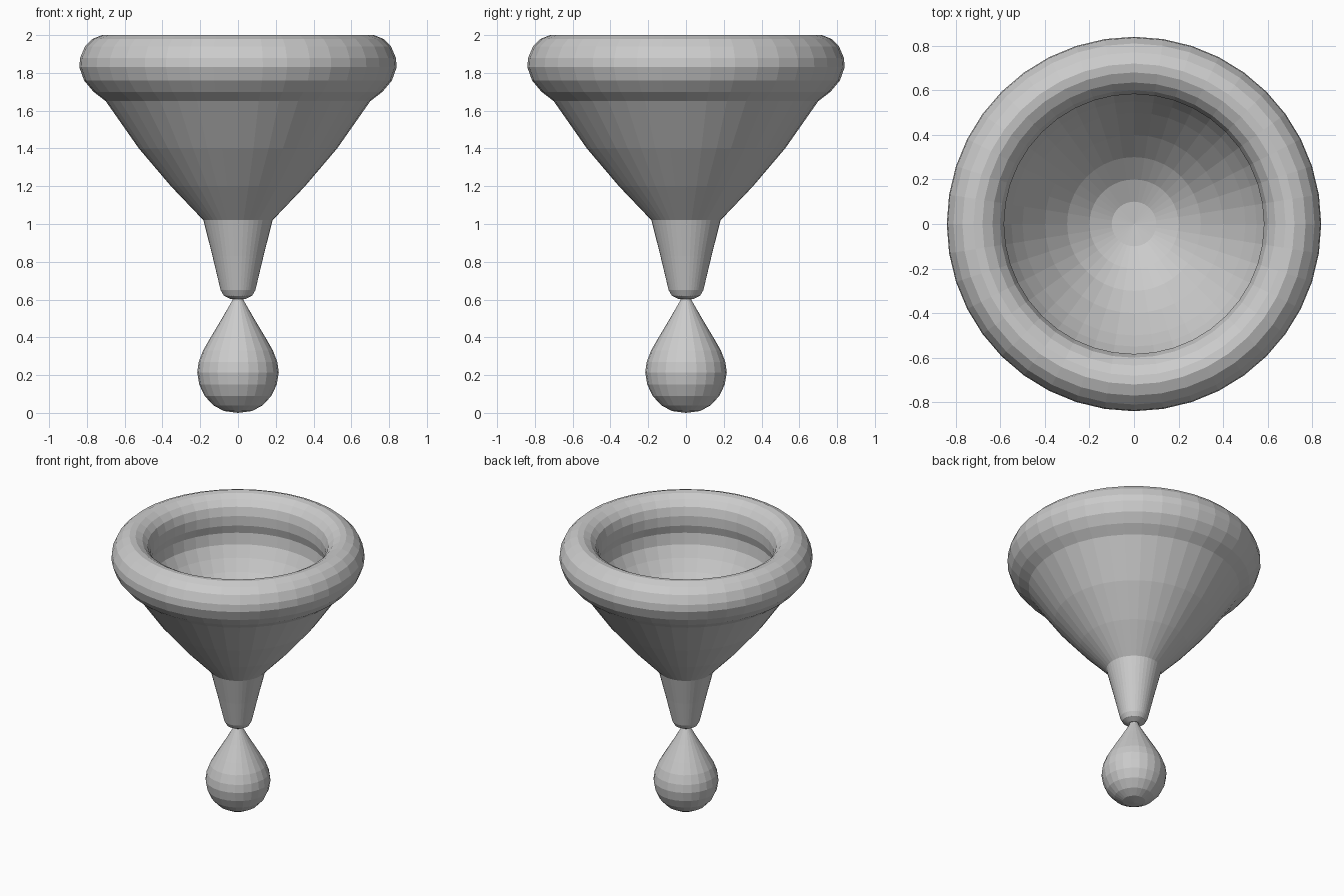
import bpy, bmesh
from math import cos, sin, pi

def lathe(name, profile, sides):
    """Revolve (radius, height) points about z; zero radius closes to a point."""
    bm = bmesh.new()
    rings = []
    for r, z in profile:
        if r == 0:
            rings.append([bm.verts.new((0, 0, z))] * sides)
        else:
            rings.append([bm.verts.new((r * cos(2 * pi * i / sides),
                                        r * sin(2 * pi * i / sides), z))
                          for i in range(sides)])
    for a, b in zip(rings, rings[1:]):
        for i in range(sides):
            j = (i + 1) % sides
            corners = list(dict.fromkeys((a[i], a[j], b[j], b[i])))
            bm.faces.new(corners)
    bmesh.ops.recalc_face_normals(bm, faces=bm.faces)
    mesh = bpy.data.meshes.new(name)
    bm.to_mesh(mesh)
    bm.free()
    obj = bpy.data.objects.new(name, mesh)
    bpy.context.collection.objects.link(obj)
    return obj

SIDES = 40

# Funnel: tapered spout, flaring cone, rolled rim and rounded inner bowl
lathe("funnel", [
    (0, 0.6), (0.04, 0.603), (0.075, 0.62), (0.092, 0.65), (0.135, 0.83),
    (0.183, 1.02),
    (0.355, 1.2), (0.525, 1.4), (0.70, 1.65),
    (0.765, 1.70), (0.815, 1.76), (0.84, 1.83), (0.836, 1.88),
    (0.81, 1.94), (0.77, 1.98), (0.72, 2.0), (0.68, 1.995),
    (0.635, 1.97), (0.60, 1.93), (0.583, 1.87), (0.583, 1.80),
    (0.60, 1.74), (0.59, 1.66), (0.55, 1.58), (0.50, 1.50), (0.40, 1.36),
    (0.30, 1.245), (0.20, 1.165), (0.10, 1.12), (0, 1.11),
], SIDES)

# Falling drop hanging from the spout by a thin neck
lathe("drop", [
    (0, 0.615), (0.03, 0.612), (0.03, 0.595), (0.085, 0.5), (0.145, 0.4),
    (0.185, 0.33), (0.208, 0.27), (0.216, 0.215), (0.205, 0.15),
    (0.177, 0.09), (0.13, 0.04), (0.075, 0.01), (0, 0.0),
], 24)
